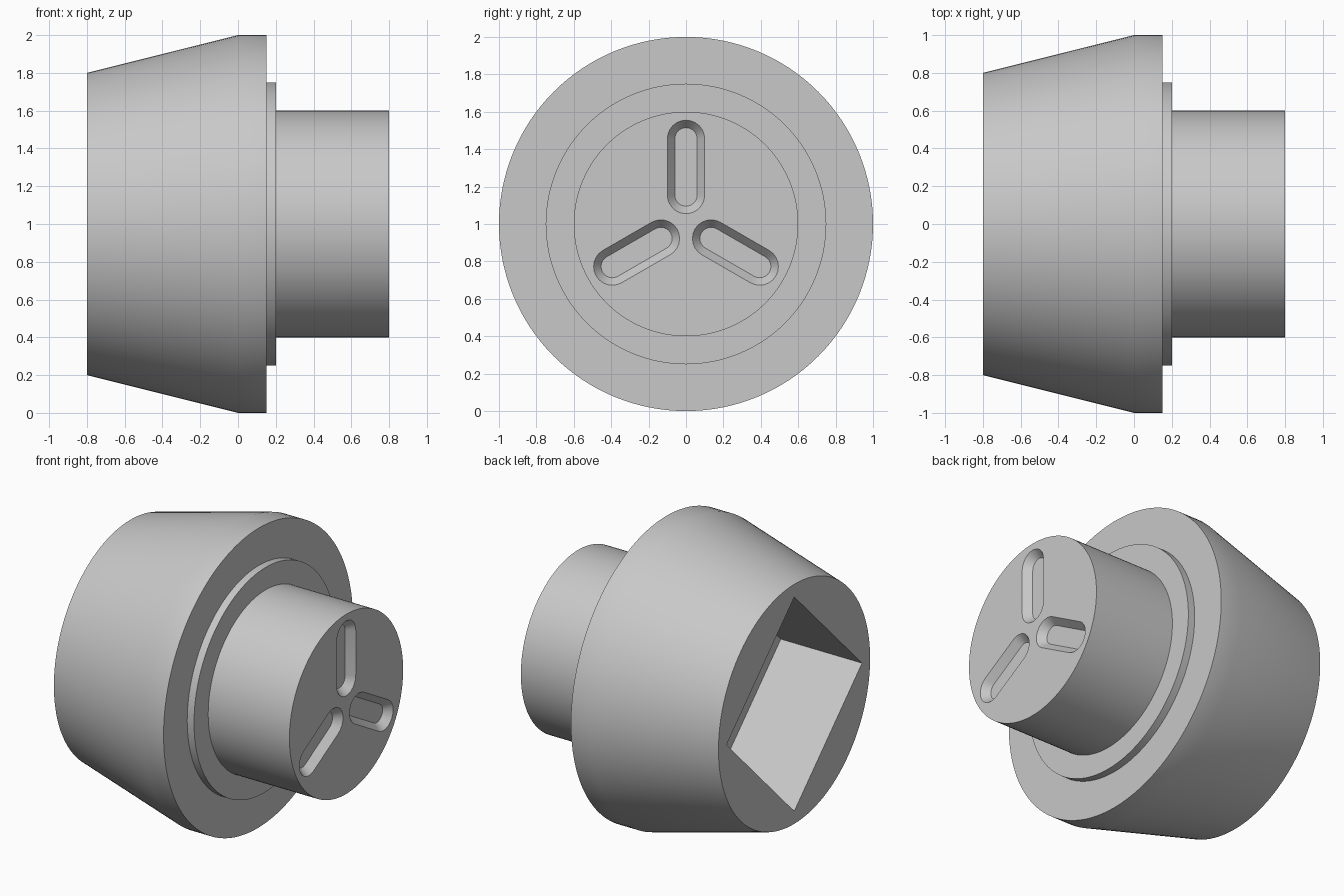
import bpy, bmesh
from math import sin, cos, pi, radians, sqrt

cube = bpy.data.objects.get("Cube")
if cube:
    bpy.data.objects.remove(cube, do_unlink=True)

CENTRE_Z = 1.0

# One plain grey for the whole part
grey = bpy.data.materials.new("plain grey")
colour = (0.58, 0.58, 0.58, 1)
grey.diffuse_color = colour
grey.use_nodes = True
grey.node_tree.nodes["Principled BSDF"].inputs["Base Color"].default_value = colour


def circle(radius, sides, start=0.0):
    return [(radius * cos(start + 2 * pi * i / sides),
             radius * sin(start + 2 * pi * i / sides)) for i in range(sides)]


def slot_outline(radius, inner, outer, turn, steps=12):
    """Rounded slot lying along a radial direction."""
    points = []
    for centre, start in ((outer, -pi / 2), (inner, pi / 2)):
        for i in range(steps + 1):
            a = start + pi * i / steps
            u, v = centre + radius * cos(a), radius * sin(a)
            points.append((u * cos(turn) - v * sin(turn),
                           u * sin(turn) + v * cos(turn)))
    return points


def loft(name, sections):
    """Closed solid through (x, outline) sections along the x axis."""
    bm = bmesh.new()
    rings = [[bm.verts.new((x, y, z + CENTRE_Z)) for y, z in outline]
             for x, outline in sections]
    for a, b in zip(rings, rings[1:]):
        for i in range(len(a)):
            j = (i + 1) % len(a)
            bm.faces.new((a[i], a[j], b[j], b[i]))
    bm.faces.new(rings[0])
    bm.faces.new(rings[-1])
    bmesh.ops.recalc_face_normals(bm, faces=bm.faces)
    mesh = bpy.data.meshes.new(name)
    bm.to_mesh(mesh)
    bm.free()
    mesh.materials.append(grey)
    obj = bpy.data.objects.new(name, mesh)
    bpy.context.collection.objects.link(obj)
    return obj


def activate(obj):
    bpy.ops.object.select_all(action='DESELECT')
    obj.select_set(True)
    bpy.context.view_layer.objects.active = obj


def cut(obj, cutter):
    cutter.hide_render = True
    mod = obj.modifiers.new("cut", 'BOOLEAN')
    mod.operation = 'DIFFERENCE'
    mod.solver = 'EXACT'
    mod.object = cutter
    activate(obj)
    bpy.ops.object.modifier_apply(modifier=mod.name)
    bpy.data.objects.remove(cutter, do_unlink=True)


# Turned body: tapered head, thin collar and round stub
profile = [(-0.8, 0.8), (0, 1), (0.15, 1), (0.15, 0.75),
           (0.2, 0.75), (0.2, 0.6), (0.8, 0.6)]
body = loft("turned_body", [(x, circle(r, 128)) for x, r in profile])

# Square socket set on its corner in the narrow end of the head
socket = circle(0.715, 4)
cut(body, loft("socket_cutter", [(-1, socket), (-0.2, socket)]))

# Three radial slots with sloping walls in the end of the stub
for angle in (90, 210, 330):
    sections = [(x, slot_outline(r, 0.155, 0.455, radians(angle)))
                for x, r in ((0.75, 0.06), (0.85, 0.14))]
    cut(body, loft("slot_cutter", sections))

activate(body)
bpy.ops.object.shade_smooth_by_angle(angle=radians(30))
